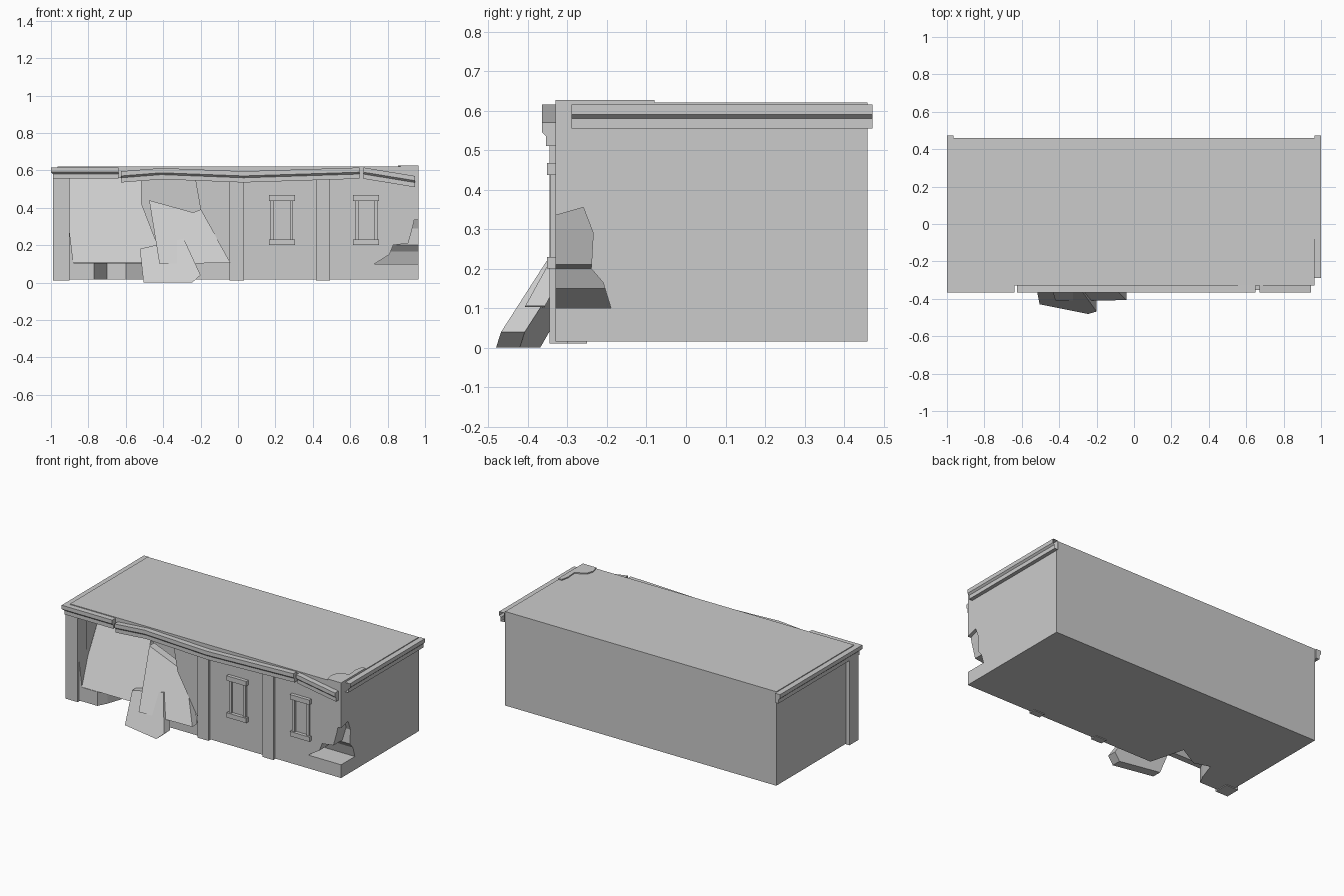
import bpy, bmesh
from mathutils import Vector

cube = bpy.data.objects.get("Cube")
if cube:
    bpy.data.objects.remove(cube, do_unlink=True)

grey = bpy.data.materials.new("plain_grey")
grey.use_nodes = True
colour = (0.6, 0.6, 0.6, 1)
grey.diffuse_color = colour
grey.node_tree.nodes["Principled BSDF"].inputs["Base Color"].default_value = colour


def finish(name, bm):
    bmesh.ops.recalc_face_normals(bm, faces=bm.faces)
    mesh = bpy.data.meshes.new(name)
    bm.to_mesh(mesh)
    bm.free()
    mesh.materials.append(grey)
    ob = bpy.data.objects.new(name, mesh)
    bpy.context.collection.objects.link(ob)
    return ob


def prism(name, points, axis, lo, hi, lean=None):
    """Extrude a flat outline along one axis; lean shifts y by position."""
    bm = bmesh.new()
    rings = []
    for d in (lo, hi):
        ring = []
        for p in points:
            co = list(p)
            co.insert("xyz".index(axis), d)
            if lean:
                co[1] += lean(co[0], co[2])
            ring.append(bm.verts.new(co))
        rings.append(ring)
        bm.faces.new(ring)
    n = len(points)
    for i in range(n):
        j = (i + 1) % n
        bm.faces.new((rings[0][i], rings[0][j], rings[1][j], rings[1][i]))
    return finish(name, bm)


def box(name, x0, x1, y0, y1, z0, z1):
    return prism(name, [(x0, y0), (x1, y0), (x1, y1), (x0, y1)], "z", z0, z1)


def boolean(ob, cutter, operation="DIFFERENCE"):
    mod = ob.modifiers.new("cut", "BOOLEAN")
    mod.object, mod.operation, mod.solver = cutter, operation, "EXACT"
    bpy.context.view_layer.objects.active = ob
    bpy.ops.object.modifier_apply(modifier=mod.name)
    bpy.data.objects.remove(cutter, do_unlink=True)


CORNICE = [(0, .555), (.024, .555), (.024, .58), (.035, .59), (.035, .615), (0, .615)]


def cornice(name, path, capped=True):
    """Sweep the cornice profile along (base point, outward direction) pairs."""
    bm = bmesh.new()
    rings = [[bm.verts.new(Vector(base) + Vector(out) * d + Vector((0, 0, z)))
              for d, z in CORNICE] for base, out in path]
    for a, b in zip(rings, rings[1:]):
        for i in range(len(CORNICE)):
            j = (i + 1) % len(CORNICE)
            bm.faces.new((a[i], a[j], b[j], b[i]))
    if capped:
        bm.faces.new(rings[0])
        bm.faces.new(rings[-1])
    return finish(name, bm)


W, FRONT, BACK = .965, -.33, .46

# Main block with the collapsed front bay
walls = box("walls", -W, W, FRONT, BACK, .015, .62)
bay = [(-.905, .56), (-.905, .31), (-.88, .105), (-.04, .105), (-.2, .39), (-.23, .56)]
boolean(walls, prism("bay_cutter", bay, "y", -.5, -.06))

# Broken floor edge below the bay
floor_gap = [(-.83, -.4), (-.77, -.33), (-.74, -.27), (-.7, -.153), (-.6, -.185),
             (-.46, -.106), (-.4, -.33), (-.36, -.4)]
boolean(walls, prism("floor_cutter", floor_gap, "z", -.1, .12))

# Hole at the front right corner, shaped from both wall outlines
front_hole = [(.73, .1), (.81, .15), (.83, .2), (.91, .21), (.935, .3),
              (.95, .37), (1.1, .37), (1.1, .1)]
side_hole = [(-.5, .1), (-.5, .33), (-.33, .335), (-.26, .355), (-.235, .29),
             (-.24, .2), (-.21, .165), (-.19, .1)]
hole = prism("hole_cutter", front_hole, "y", -.6, 0)
boolean(hole, prism("hole_side", side_hole, "x", .5, 1.3), "INTERSECT")
boolean(walls, hole)

# Lifted roof piece above that corner
shard = [(.855, -.28), (.87, -.235), (.935, -.2), (.93, -.13), (.94, -.08), (W, -.08), (W, FRONT), (.87, FRONT)]
prism("roof_shard", shard, "z", .6, .627)

# Pillars
box("corner_pillar", -.988, -.9, -.345, -.25, .01, .56)
for name, x in (("middle_pillar", -.007), ("right_pillar", .455)):
    box(name, x - .038, x + .038, -.345, -.3, .01, .56)

# Window trims
for side, x in (("left", .235), ("right", .685)):
    box(side + "_window_lintel", x - .07, x + .07, -.352, FRONT, .437, .468)
    box(side + "_window_sill", x - .07, x + .07, -.352, FRONT, .2, .23)
    for s in (-1, 1):
        a, b = sorted((x + s * .06, x + s * .042))
        box(side + "_window_jamb", a, b, -.343, FRONT, .23, .437)

# Cornices: sound around the left, broken and sagging along the front
cornice("left_cornice", [((-W, .472, 0), (-1, 0, 0)), ((-W, FRONT, 0), (-1, -1, 0)),
                         ((-.64, FRONT, 0), (0, -1, 0))])
cornice("right_cornice", [((W, .472, 0), (1, 0, 0)), ((W, -.29, 0), (1, 0, 0))], False)
sag = [(-.625, -.02), (-.41, -.003), (.03, -.02), (.65, 0)]
drop = [(.67, 0), (.945, -.045)]
for name, line in (("sagging_cornice", sag), ("dropped_cornice", drop)):
    cornice(name, [((x, FRONT, z), (0, -1, 0)) for x, z in line])

# Fallen slabs
sheet = [(-.9, .107), (-.43, .107), (-.43, .2), (-.515, .42), (-.515, .56), (-.9, .56)]
prism("fallen_ceiling", sheet, "y", -.33, -.29, lambda x, z: .55 * (z - .107))
panel = [(-.475, .44), (-.24, .375), (-.2, .39), (-.04, .105), (-.42, .1)]
prism("leaning_panel", panel, "y", -.41, -.36, lambda x, z: .55 * (z - .1))
chunk = [(-.525, .18), (-.29, .235), (-.2, .04), (-.245, 0), (-.505, 0)]
prism("wall_chunk", chunk, "y", -.46, -.4, lambda x, z: .55 * z - .2 * (x + .35))
